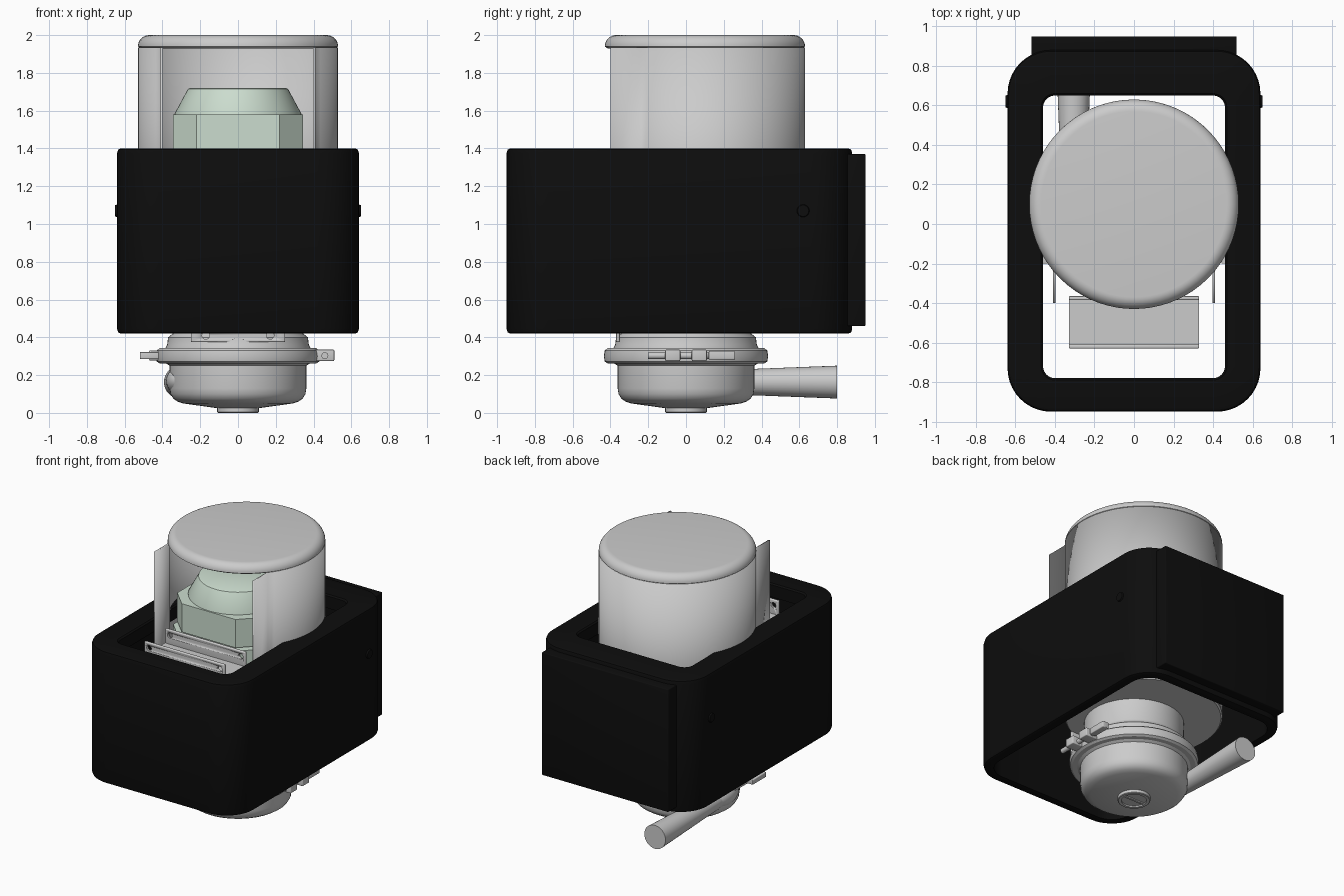
import bpy, bmesh
from math import sin, cos, pi, radians, atan2
from mathutils import Vector, Matrix

if "Cube" in bpy.data.objects:
    bpy.data.objects.remove(bpy.data.objects["Cube"])


def material(name, color):
    m = bpy.data.materials.new(name)
    m.diffuse_color = (*color, 1)
    m.use_nodes = True
    m.node_tree.nodes["Principled BSDF"].inputs["Base Color"].default_value = m.diffuse_color
    return m


BLACK = material("black_plastic", (0.004, 0.004, 0.004))
GREEN = material("pale_green", (0.60, 0.72, 0.62))


def finish(name, bm, mat=None, smooth=True):
    bmesh.ops.recalc_face_normals(bm, faces=bm.faces)
    me = bpy.data.meshes.new(name)
    bm.to_mesh(me)
    bm.free()
    ob = bpy.data.objects.new(name, me)
    bpy.context.collection.objects.link(ob)
    if mat:
        me.materials.append(mat)
    if smooth:
        bpy.ops.object.select_all(action='DESELECT')
        ob.select_set(True)
        bpy.context.view_layer.objects.active = ob
        bpy.ops.object.shade_smooth_by_angle(angle=radians(32))
    return ob


def loft(name, rings, mat=None, loop=False, smooth=True):
    """Skin a stack of equal-length rings; cap the ends or loop back to the start."""
    bm = bmesh.new()
    vs = [[bm.verts.new(p) for p in ring] for ring in rings]
    n = len(vs[0])
    pairs = list(zip(vs, vs[1:])) + ([(vs[-1], vs[0])] if loop else [])
    for a, b in pairs:
        for i in range(n):
            j = (i + 1) % n
            bm.faces.new((a[i], a[j], b[j], b[i]))
    if not loop:
        bm.faces.new(vs[0])
        bm.faces.new(vs[-1])
    return finish(name, bm, mat, smooth)


def lathe(name, profile, cx=0, cy=0, mat=None, n=64):
    return loft(name, [[(cx + r * cos(2 * pi * i / n), cy + r * sin(2 * pi * i / n), z)
                        for i in range(n)] for r, z in profile], mat)


def rounded_rect(hx, y0, y1, r, z, n=10):
    pts = []
    corners = ((hx - r, y1 - r), (r - hx, y1 - r), (r - hx, y0 + r), (hx - r, y0 + r))
    for k, (x, y) in enumerate(corners):
        for i in range(n + 1):
            a = (k + i / n) * pi / 2
            pts.append((x + r * cos(a), y + r * sin(a), z))
    return pts


def box(name, x, y, z, mat=None, bevel=0.0):
    bm = bmesh.new()
    bmesh.ops.create_cube(bm, size=1)
    for v in bm.verts:
        v.co = [lo + (c + 0.5) * (hi - lo) for c, (lo, hi) in zip(v.co, (x, y, z))]
    if bevel:
        bmesh.ops.bevel(bm, geom=bm.edges[:], offset=bevel, segments=3, profile=0.5, affect='EDGES')
    return finish(name, bm, mat)


def rod(name, a, b, r1, r2=None, mat=None, n=32):
    a, b = Vector(a), Vector(b)
    d = b - a
    bm = bmesh.new()
    bmesh.ops.create_cone(bm, cap_ends=True, segments=n, radius1=r1, radius2=r1 if r2 is None else r2,
                          depth=d.length,
                          matrix=Matrix.Translation((a + b) / 2) @ d.to_track_quat('Z', 'Y').to_matrix().to_4x4())
    return finish(name, bm, mat)


# Housing: hollow rounded box, open at top and bottom
outer = [(0.62, -0.93, 0.86, 0.20, 0.42), (0.634, -0.944, 0.874, 0.214, 0.426), (0.64, -0.95, 0.88, 0.22, 0.445),
         (0.64, -0.95, 0.88, 0.22, 1.375), (0.634, -0.944, 0.874, 0.214, 1.394), (0.62, -0.93, 0.86, 0.20, 1.40)]
inner = [(0.47, -0.79, 0.66, 0.07, 1.40), (0.46, -0.78, 0.65, 0.06, 1.39), (0.46, -0.78, 0.65, 0.06, 1.30),
         (0.57, -0.88, 0.81, 0.15, 1.26), (0.57, -0.88, 0.81, 0.15, 0.42)]
loft("housing", [rounded_rect(*r) for r in outer + inner], BLACK, loop=True)
box("housing_back_plate", (-0.52, 0.52), (0.82, 0.95), (0.46, 1.37), BLACK, 0.006)
for s, side in ((-1, "left"), (1, "right")):
    rod(side + "_housing_button", (s * 0.62, 0.62, 1.07), (s * 0.65, 0.62, 1.07), 0.04, 0.03, BLACK)

# Drum: domed cap, open-fronted wall with forward flanges, floor disc
R, CY, FX = 0.53, 0.10, 0.41
FY = CY - (R * R - FX * FX) ** 0.5
cap = [(0.515, 1.93), (R, 1.94)]
cap += [(R - 0.06 + 0.06 * cos(t * pi / 16), 1.94 + 0.06 * sin(t * pi / 16)) for t in range(1, 9)]
lathe("drum_cap", cap, 0, CY, n=72)
a0 = atan2(FY - CY, FX)
path = [(FX, -0.40)]
path += [(R * cos(a0 + (pi - 2 * a0) * i / 56), CY + R * sin(a0 + (pi - 2 * a0) * i / 56)) for i in range(57)]
path.append((-FX, -0.40))
bm = bmesh.new()
low = [bm.verts.new((x, y, 0.62)) for x, y in path]
top = [bm.verts.new((x, y, 1.935)) for x, y in path]
for i in range(len(path) - 1):
    bm.faces.new((low[i], low[i + 1], top[i + 1], top[i]))
wall = finish("drum_wall", bm)
mod = wall.modifiers.new("thickness", 'SOLIDIFY')
mod.thickness, mod.offset = 0.012, -1
lathe("drum_floor", [(0.52, 0.60), (R, 0.61), (R, 0.63), (0.52, 0.64)], 0, CY)

# Green head: chamfered-square nut with conical crown, wider body below
def nut_ring(h, c, z):
    k = h - c
    return [(h, -k, z), (h, k, z), (k, h, z), (-k, h, z), (-h, k, z), (-h, -k, z), (-k, -h, z), (k, -h, z)]


loft("nut", [nut_ring(0.345, 0.125, z) for z in (1.37, 1.58)], GREEN, smooth=False)
lathe("nut_crown", [(0.335, 1.575), (0.335, 1.585), (0.265, 1.715), (0.255, 1.72)], mat=GREEN)
loft("nut_base", [nut_ring(0.35, 0.09, z) for z in (1.25, 1.36)], GREEN, smooth=False)
lathe("nut_neck", [(0.32, 0.64), (0.32, 1.38)], mat=GREEN)

# Mounting bracket channel with bolt holes
box("bracket_floor", (-0.33, 0.33), (-0.625, -0.37), (1.255, 1.275))
plates = [box("bracket_front_plate", (-0.33, 0.33), (-0.63, -0.61), (1.255, 1.38), None, 0.006),
          box("bracket_back_plate", (-0.33, 0.33), (-0.385, -0.365), (1.255, 1.38), None, 0.006),
          box("lower_bracket_plate", (-0.25, 0.25), (-0.37, -0.35), (0.375, 0.62), None, 0.006)]
bm = bmesh.new()
for x, z in ((0.29, 1.34), (-0.29, 1.34), (0.17, 0.41), (-0.17, 0.41)):
    bmesh.ops.create_cone(bm, cap_ends=True, segments=20, radius1=0.02, radius2=0.02, depth=0.5,
                          matrix=Matrix.Translation((x, -0.5, z)) @ Matrix.Rotation(pi / 2, 4, 'X'))
holes = finish("hole_cutter", bm)
holes.hide_render = True
holes.hide_set(True)
for p in plates:
    m = p.modifiers.new("holes", 'BOOLEAN')
    m.object, m.operation = holes, 'DIFFERENCE'

# Lower vessel: neck, clamp ring, bowl and drain plug
lathe("vessel_neck", [(0.335, 0.61), (0.335, 0.44), (0.345, 0.42), (0.37, 0.40), (0.375, 0.36),
                      (0.385, 0.34), (0.385, 0.30)])
lathe("clamp_ring", [(0.37, 0.262), (0.415, 0.262), (0.43, 0.272), (0.435, 0.30), (0.43, 0.33),
                     (0.415, 0.343), (0.37, 0.343)])
lathe("bowl", [(0.38, 0.29), (0.38, 0.262), (0.362, 0.25), (0.362, 0.13), (0.357, 0.10), (0.342, 0.075),
               (0.32, 0.06), (0.29, 0.05), (0.11, 0.025)])
lathe("drain_plug", [(0.11, 0.04), (0.11, 0.004), (0.105, 0.0), (0.085, 0.0), (0.085, 0.01)])
box("drain_slot_bar", (-0.08, 0.08), (-0.008, 0.008), (0.002, 0.02))

# Flared side outlet, tangential to the bowl
rod("outlet_horn", (-0.305, 0.0, 0.163), (-0.305, 0.80, 0.163), 0.056, 0.087)
bm = bmesh.new()
bmesh.ops.create_uvsphere(bm, u_segments=32, v_segments=16, radius=0.075,
                          matrix=Matrix.Translation((-0.305, 0, 0.17)) @ Matrix.Diagonal((1, 2, 1, 1)))
finish("outlet_shoulder", bm)

# Clamp latch on the right, hinge on the left
rod("latch_bolt", (0.46, -0.20, 0.303), (0.46, 0.26, 0.303), 0.018)
for y in (-0.07, 0.07):
    box("latch_lug", (0.40, 0.51), (y - 0.04, y + 0.04), (0.275, 0.335), None, 0.006)
box("latch_handle", (0.44, 0.49), (0.12, 0.26), (0.282, 0.328), None, 0.006)
box("hinge_block", (-0.52, -0.42), (-0.20, -0.04), (0.285, 0.322), None, 0.005)
box("hinge_link", (-0.47, -0.40), (-0.08, 0.09), (0.278, 0.33), None, 0.005)
